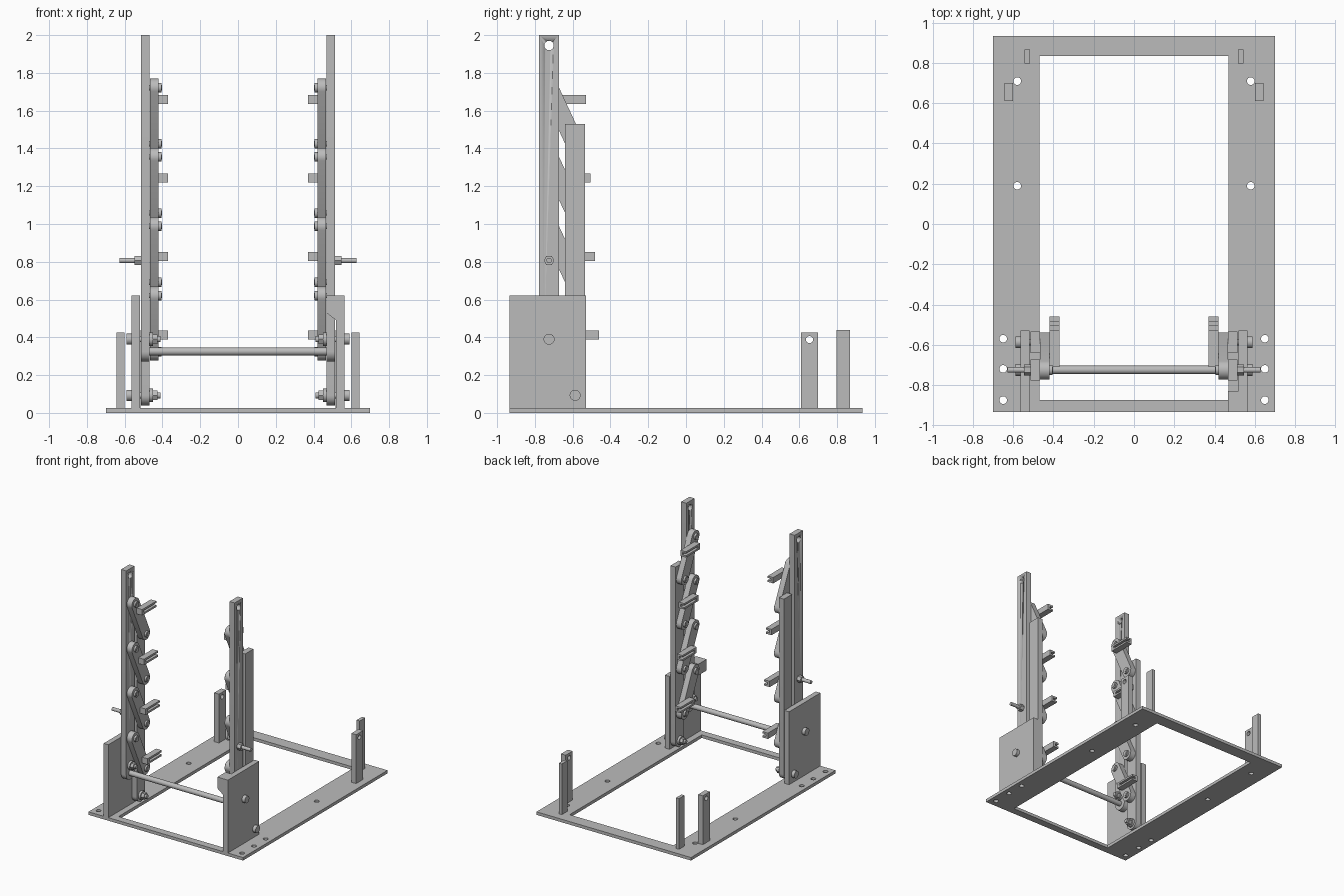
import bpy, bmesh, math

cube = bpy.data.objects.get("Cube")
if cube:
    bpy.data.objects.remove(cube, do_unlink=True)

steel = bpy.data.materials.new("plain grey steel")
steel.use_nodes = True
GREY = (0.5, 0.5, 0.5, 1)
steel.diffuse_color = GREY
steel.node_tree.nodes["Principled BSDF"].inputs["Base Color"].default_value = GREY


def prism(name, points, lo, hi, axis="x", mirror=True):
    """Extrude an outline: (y, z) along x, or (x, y) along z."""
    bm = bmesh.new()
    place = (lambda p, d: (d, *p)) if axis == "x" else (lambda p, d: (*p, d))
    a = [bm.verts.new(place(p, lo)) for p in points]
    b = [bm.verts.new(place(p, hi)) for p in points]
    bm.faces.new(a)
    bm.faces.new(b)
    for i in range(len(a)):
        j = (i + 1) % len(a)
        bm.faces.new((a[i], a[j], b[j], b[i]))
    bmesh.ops.recalc_face_normals(bm, faces=bm.faces)
    mesh = bpy.data.meshes.new(name)
    bm.to_mesh(mesh)
    bm.free()
    mesh.materials.append(steel)
    obj = bpy.data.objects.new(name, mesh)
    bpy.context.scene.collection.objects.link(obj)
    bpy.ops.object.select_all(action="DESELECT")
    obj.select_set(True)
    bpy.context.view_layer.objects.active = obj
    if len(points) > 6:
        bpy.ops.object.shade_smooth_by_angle(angle=math.radians(35))
    if mirror:
        obj.modifiers.new("mirror", "MIRROR")
    return obj


def rect(u0, u1, v0, v1):
    return [(u0, v0), (u1, v0), (u1, v1), (u0, v1)]


def arc(u, v, r, start=0, sweep=360, n=24):
    count = n if sweep == 360 else n + 1
    angles = [math.radians(start + sweep * i / n) for i in range(count)]
    return [(u + r * math.cos(t), v + r * math.sin(t)) for t in angles]


def cut(obj, cutter):
    """Subtract a hidden cutter before the mirror takes effect."""
    cutter.hide_render = True
    cutter.hide_set(True)
    cutter.display_type = "WIRE"
    mod = obj.modifiers.new("cut", "BOOLEAN")
    mod.object = cutter
    mod.operation = "DIFFERENCE"
    mod.solver = "EXACT"
    obj.modifiers.move(len(obj.modifiers) - 1, 0)


def rounded_bar(name, y, z, top):
    return prism(name, arc(y, z, R, 180, 180, 16) + [(y + R, top), (y - R, top)], *UPRIGHT_X)


R = 0.053
FRONT_Y, REAR_Y = -0.725, -0.587
UPRIGHT_X = (0.468, 0.514)
LINK_X = (0.42, 0.466)

# Base frame with its opening and mounting holes
frame = prism("base_frame", rect(-0.70, 0.70, -0.935, 0.935), 0, 0.025, "z", False)
cut(frame, prism("opening_cutter", rect(-0.47, 0.47, -0.875, 0.835), -0.1, 0.1, "z", False))
for x, y in ((0.58, 0.71), (0.58, 0.19), (0.65, -0.57), (0.65, -0.72), (0.65, -0.875)):
    for s in (-1, 1):
        cut(frame, prism("base_hole_cutter", arc(s * x, y, 0.019), -0.1, 0.1, "z", False))

# Side plates, with one stop block inside
prism("side_plate", rect(-0.935, -0.53, 0.025, 0.622), 0.52, 0.563)
stop = prism("stop_block", rect(-0.935, -0.83, 0.49, 0.622), 0.468, 0.52, mirror=False)
for v in stop.data.vertices:
    if v.co.z < 0.5 and v.co.x < 0.5:
        v.co.z = 0.53

# Uprights: fixed front post and shorter moving rear bar
post = rounded_bar("front_post", FRONT_Y, 0.325, 2.0)
cut(post, prism("post_hole_cutter", arc(FRONT_Y, 1.945, 0.025), 0.4, 0.6, mirror=False))
rounded_bar("rear_bar", REAR_Y, 0.093, 1.53)

# Sloping links, their pins and the grooved pegs
DZ = 0.297
tilt = math.degrees(math.atan2(DZ, FRONT_Y - REAR_Y))
for i in range(4):
    top = 1.722 - 0.367 * i
    outline = (arc(FRONT_Y, top, 0.048, tilt - 90, 180, 16)
               + arc(REAR_Y, top - DZ, 0.048, tilt + 90, 180, 16))
    prism("link", outline, *LINK_X)
    for y, z in ((FRONT_Y, top), (REAR_Y, top - DZ)):
        prism("link_pin", arc(y, z, 0.014), 0.402, 0.51)
        prism("link_pin_head", arc(y, z, 0.025), 0.405, 0.42)
    z = 1.66 - 0.416 * i
    y = FRONT_Y + (top - z) * (REAR_Y - FRONT_Y) / DZ
    peg = prism("peg", rect(y - 0.015, y + 0.168, z - 0.024, z + 0.024), 0.37, 0.42)
    cut(peg, prism("peg_groove_cutter", rect(y + 0.01, y + 0.3, z - 0.009, z + 0.009),
                   0.3, 0.402, mirror=False))

# Bolts through the side plates
for y, z in ((FRONT_Y, 0.39), (REAR_Y, 0.093)):
    prism("plate_bolt", arc(y, z, 0.016), 0.41, 0.56)
    prism("plate_bolt_head", arc(y, z, 0.029), 0.563, 0.59)
    prism("plate_bolt_washer", arc(y, z, 0.035), 0.45, 0.468)
    prism("plate_bolt_nut", arc(y, z, 0.028, n=6), 0.425, 0.45)

# Outer studs with hexagonal nuts
prism("outer_stud", arc(FRONT_Y, 0.807, 0.014), 0.47, 0.628)
prism("outer_stud_nut", arc(FRONT_Y, 0.807, 0.028, n=6), 0.514, 0.547)

# Cross rod joining the two front posts
prism("cross_rod", arc(FRONT_Y, 0.325, 0.021), -0.468, 0.468, mirror=False)

# Short posts at the back
outer = prism("back_outer_post", rect(0.61, 0.70, 0.025, 0.425), 0.6, 0.643)
cut(outer, prism("back_hole_cutter", arc(0.654, 0.388, 0.019), 0.5, 0.7, mirror=False))
prism("back_inner_post", rect(0.797, 0.868, 0.025, 0.44), 0.517, 0.545)
